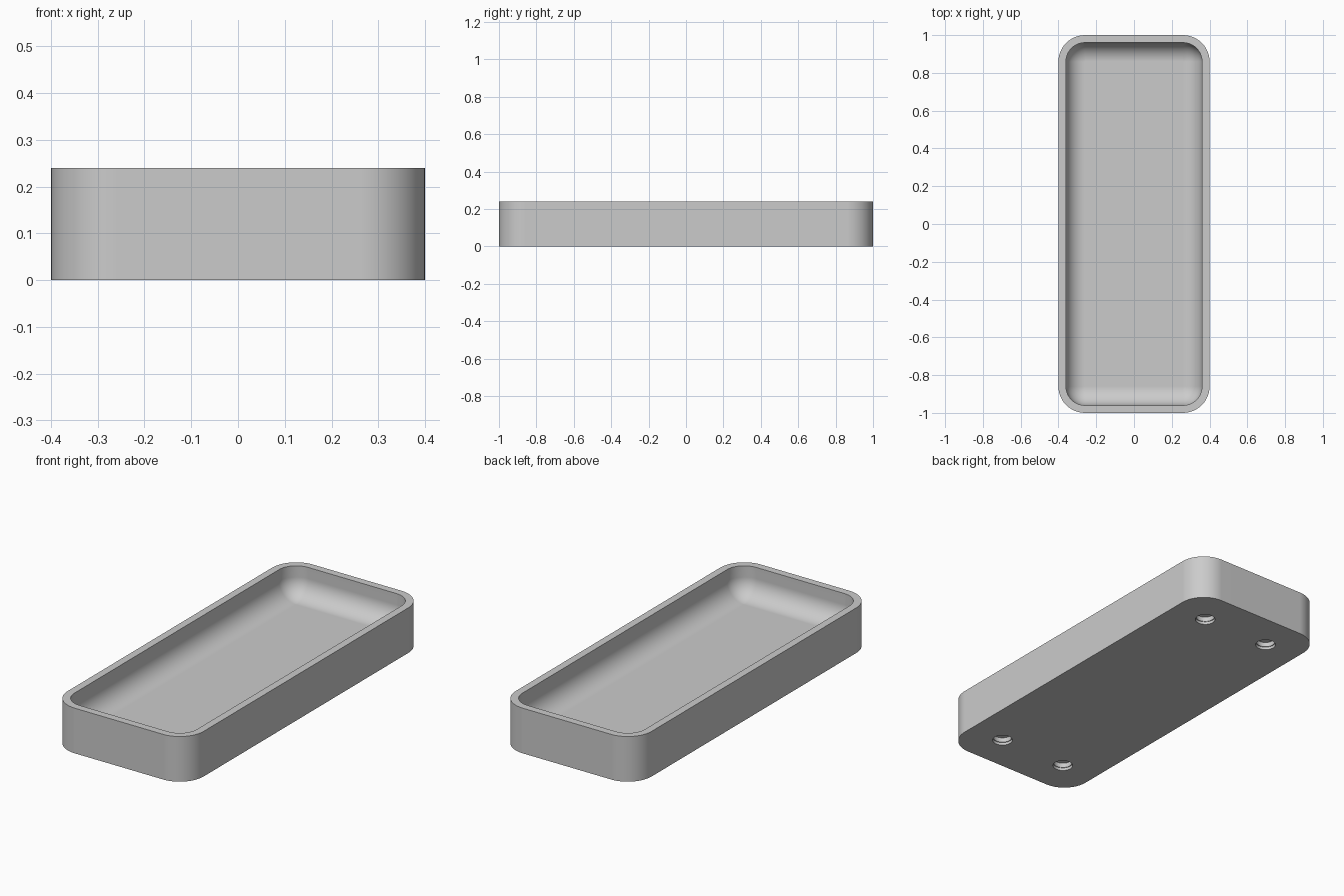
import bpy, bmesh, math

if "Cube" in bpy.data.objects:
    bpy.data.objects.remove(bpy.data.objects["Cube"])

HALF_X, HALF_Y, HEIGHT = 0.4, 1.0, 0.24
CORNER, WALL, FLOOR, FILLET = 0.14, 0.04, 0.08, 0.1
SEG = 12                      # segments per quarter arc
HOLE_SEG = 32
HOLE_STEPS = [(0.05, 0), (0.05, 0.015), (0.046, 0.015), (0.046, 0.04)]

bm = bmesh.new()


def rounded_ring(inset, z):
    """Rounded rectangle loop, inset from the outer outline."""
    r = max(CORNER - inset, 0.0001)
    cx, cy = HALF_X - inset - r, HALF_Y - inset - r
    ring = []
    for k, (sx, sy) in enumerate([(1, 1), (-1, 1), (-1, -1), (1, -1)]):
        for i in range(SEG + 1):
            a = (k + i / SEG) * math.pi / 2
            ring.append(bm.verts.new((sx * cx + r * math.cos(a),
                                      sy * cy + r * math.sin(a), z)))
    return ring


def circle_ring(x, y, r, z):
    angles = [2 * math.pi * i / HOLE_SEG for i in range(HOLE_SEG)]
    return [bm.verts.new((x + r * math.cos(a),
                          y + r * math.sin(a), z)) for a in angles]


def bridge_and_cap(rings):
    """Join successive loops with quads and close the last one."""
    for a, b in zip(rings, rings[1:]):
        n = len(a)
        for i in range(n):
            j = (i + 1) % n
            bm.faces.new((a[i], a[j], b[j], b[i]))
    bm.faces.new(rings[-1])


def loop_edges(ring):
    return [bm.edges.get((v, ring[i - 1])) for i, v in enumerate(ring)]


# Outer wall, rim, inner wall and rounded transition to the floor
rings = [rounded_ring(0, 0), rounded_ring(0, HEIGHT), rounded_ring(WALL, HEIGHT)]
for i in range(SEG + 1):
    a = i / SEG * math.pi / 2
    rings.append(rounded_ring(WALL + FILLET * (1 - math.cos(a)),
                              FLOOR + FILLET * (1 - math.sin(a))))
bridge_and_cap(rings)

# Four blind stepped recesses in the underside
border = loop_edges(rings[0])
for x in (-0.2, 0.2):
    for y in (-0.8, 0.8):
        steps = [circle_ring(x, y, r, z) for r, z in HOLE_STEPS]
        bridge_and_cap(steps)
        border += loop_edges(steps[0])

# Underside filled around the recesses
bmesh.ops.triangle_fill(bm, edges=border, use_beauty=True, normal=(0, 0, -1))
bmesh.ops.remove_doubles(bm, verts=bm.verts, dist=0.0005)
bmesh.ops.recalc_face_normals(bm, faces=bm.faces)

mesh = bpy.data.meshes.new("tray")
bm.to_mesh(mesh)
bm.free()
tray = bpy.data.objects.new("tray", mesh)
bpy.context.collection.objects.link(tray)

# Plain grey material
grey = bpy.data.materials.new("light grey")
grey.use_nodes = True
colour = (0.6, 0.6, 0.6, 1)
grey.diffuse_color = colour
grey.node_tree.nodes["Principled BSDF"].inputs["Base Color"].default_value = colour
mesh.materials.append(grey)

# Smooth rounded parts, crisp rim and base edges
bpy.ops.object.select_all(action="DESELECT")
tray.select_set(True)
bpy.context.view_layer.objects.active = tray
bpy.ops.object.shade_smooth_by_angle(angle=math.radians(30))
weighted = tray.modifiers.new("weighted_normals", "WEIGHTED_NORMAL")
weighted.keep_sharp = True
